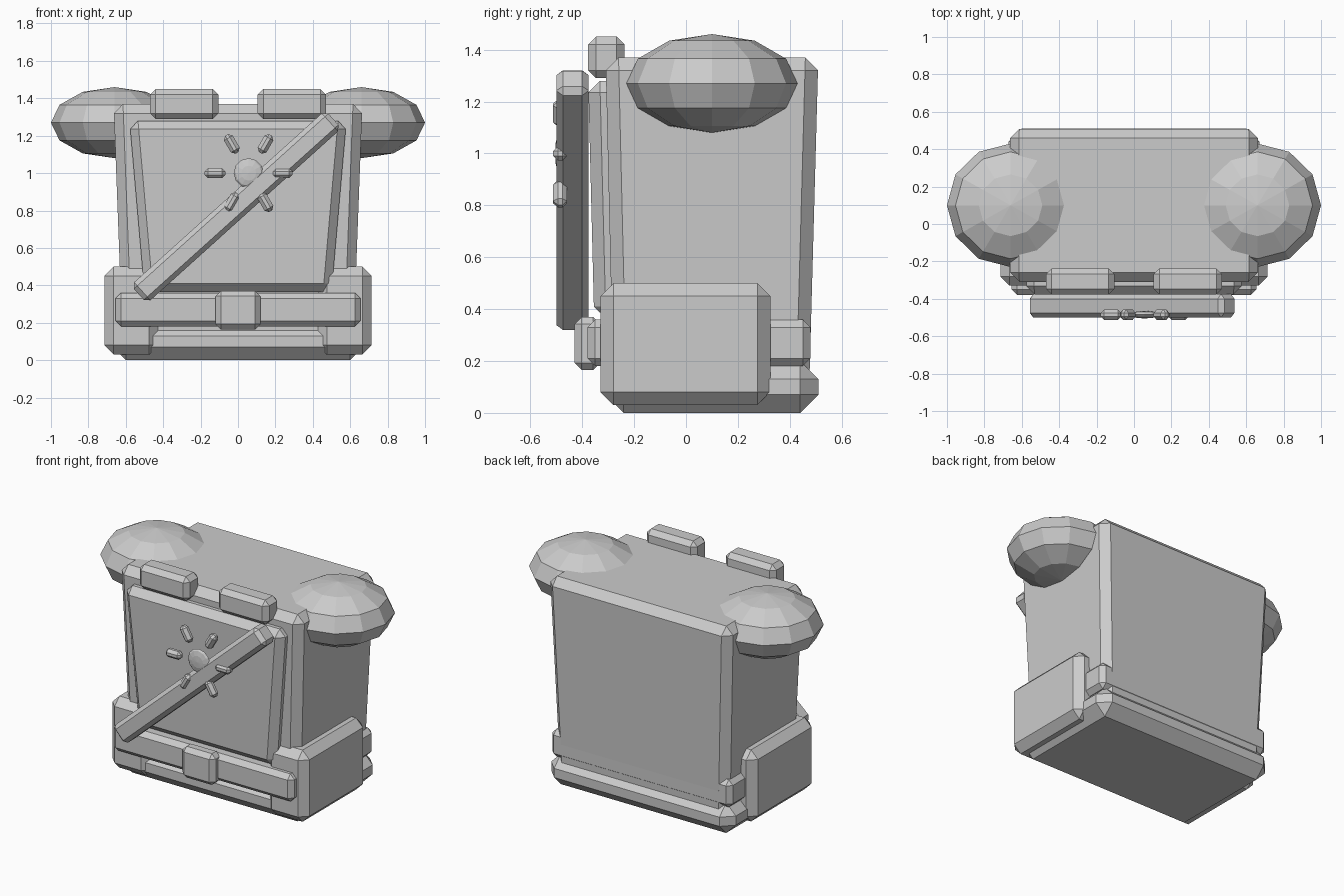
import bpy, bmesh, math
from mathutils import Matrix, Vector

if "Cube" in bpy.data.objects:
    bpy.data.objects.remove(bpy.data.objects["Cube"])


def finish(name, bm, matrix=None):
    if matrix is not None:
        bm.transform(matrix)
    bmesh.ops.recalc_face_normals(bm, faces=bm.faces)
    mesh = bpy.data.meshes.new(name)
    bm.to_mesh(mesh)
    bm.free()
    obj = bpy.data.objects.new(name, mesh)
    bpy.context.collection.objects.link(obj)
    return obj


def box(name, x, y, z, bevel, bottom=None, matrix=None):
    """Chamfered box from (min, max) ranges; bottom = (x range, y range) gives a taper."""
    bx, by = bottom or (x, y)
    bm = bmesh.new()
    bmesh.ops.create_cube(bm, size=1)
    for v in bm.verts:
        i, j, k = (int(c > 0) for c in v.co)
        v.co = Vector((x[i], y[j], z[1])) if k else Vector((bx[i], by[j], z[0]))
    bmesh.ops.bevel(bm, geom=bm.edges[:], offset=bevel, segments=1,
                    affect='EDGES', profile=0.5)
    return finish(name, bm, matrix)


def ball(name, centre, radii, segments, rings, turn=None):
    bm = bmesh.new()
    bmesh.ops.create_uvsphere(bm, u_segments=segments, v_segments=rings, radius=1)
    m = Matrix.Translation(centre) @ Matrix.Diagonal((*radii, 1))
    return finish(name, bm, m @ turn if turn else m)


# Main torso and base
box("torso", (-.665, .665), (-.31, .51), (.1, 1.37), .05,
    bottom=((-.617, .617), (-.28, .475)))
box("hip_base", (-.67, .67), (-.31, .51), (0, .2), .07)

# Chest plate, tapering downward
box("chest_plate", (-.58, .58), (-.377, -.2), (.365, 1.28), .045,
    bottom=((-.5, .5), (-.354, -.18)))

# Belt with buckle
box("belt", (-.655, .655), (-.38, .48), (.18, .36), .03)
box("buckle", (-.12, .12), (-.43, -.33), (.165, .37), .028)

# Mirrored side pouches, shoulder pads and top clips
for side, s in (("left", -1), ("right", 1)):
    box(side + "_pouch", sorted((s * .425, s * .715)), (-.33, .325), (.03, .5), .05)
    ball(side + "_shoulder_pad", (s * .66, .1, 1.27), (.34, .33, .19), 12, 6)
    box(side + "_collar_clip", sorted((s * .105, s * .47)), (-.377, -.237), (1.29, 1.45), .03)

# Diagonal strap across the chest
box("diagonal_strap", (-.7, .7), (-.0625, .0625), (-.065, .065), .025,
    matrix=Matrix.Translation((-.01, -.4375, .82)) @ Matrix.Rotation(math.radians(-42), 4, 'Y'))

# Sun ornament: flattened disc and six rays
centre = Vector((.057, -.485, 1.0))
ball("sun_disc", centre, (.08, .02, .08), 12, 6, Matrix.Rotation(math.pi / 2, 4, 'X'))
for n in range(6):
    turn = Matrix.Rotation(-n * math.pi / 3, 4, 'Y')
    box(f"sun_ray_{n + 1}", (.125, .235), (-.027, .027), (-.027, .027), .018,
        matrix=Matrix.Translation(centre) @ turn)
